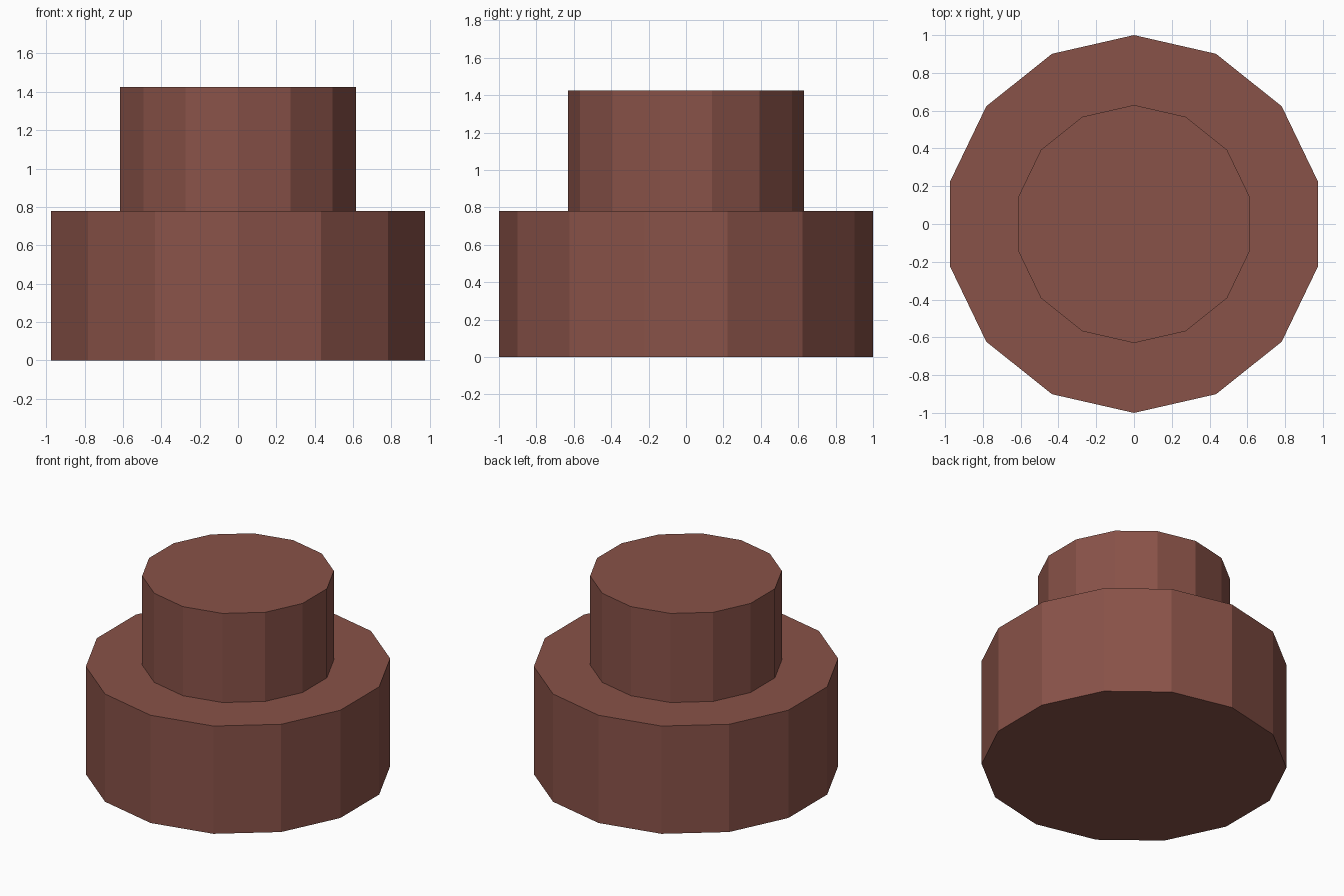
import bpy

cube = bpy.data.objects.get("Cube")
if cube:
    bpy.data.objects.remove(cube, do_unlink=True)

# Single reddish brown colour
BROWN = (0.25, 0.085, 0.065, 1.0)
brown = bpy.data.materials.new("reddish_brown")
brown.use_nodes = True
brown.diffuse_color = BROWN
brown.node_tree.nodes["Principled BSDF"].inputs["Base Color"].default_value = BROWN

SIDES = 14


def drum(name, radius, bottom, top):
    """Flat-shaded upright drum with a corner pointing to the back."""
    bpy.ops.mesh.primitive_cylinder_add(
        vertices=SIDES, radius=radius, depth=top - bottom,
        location=(0, 0, (bottom + top) / 2))
    obj = bpy.context.object
    obj.name = name
    obj.data.materials.append(brown)
    return obj


# Wide base with a narrower drum standing on it
drum("base_drum", 1.0, 0.0, 0.78)
drum("upper_drum", 0.63, 0.78, 1.425)
